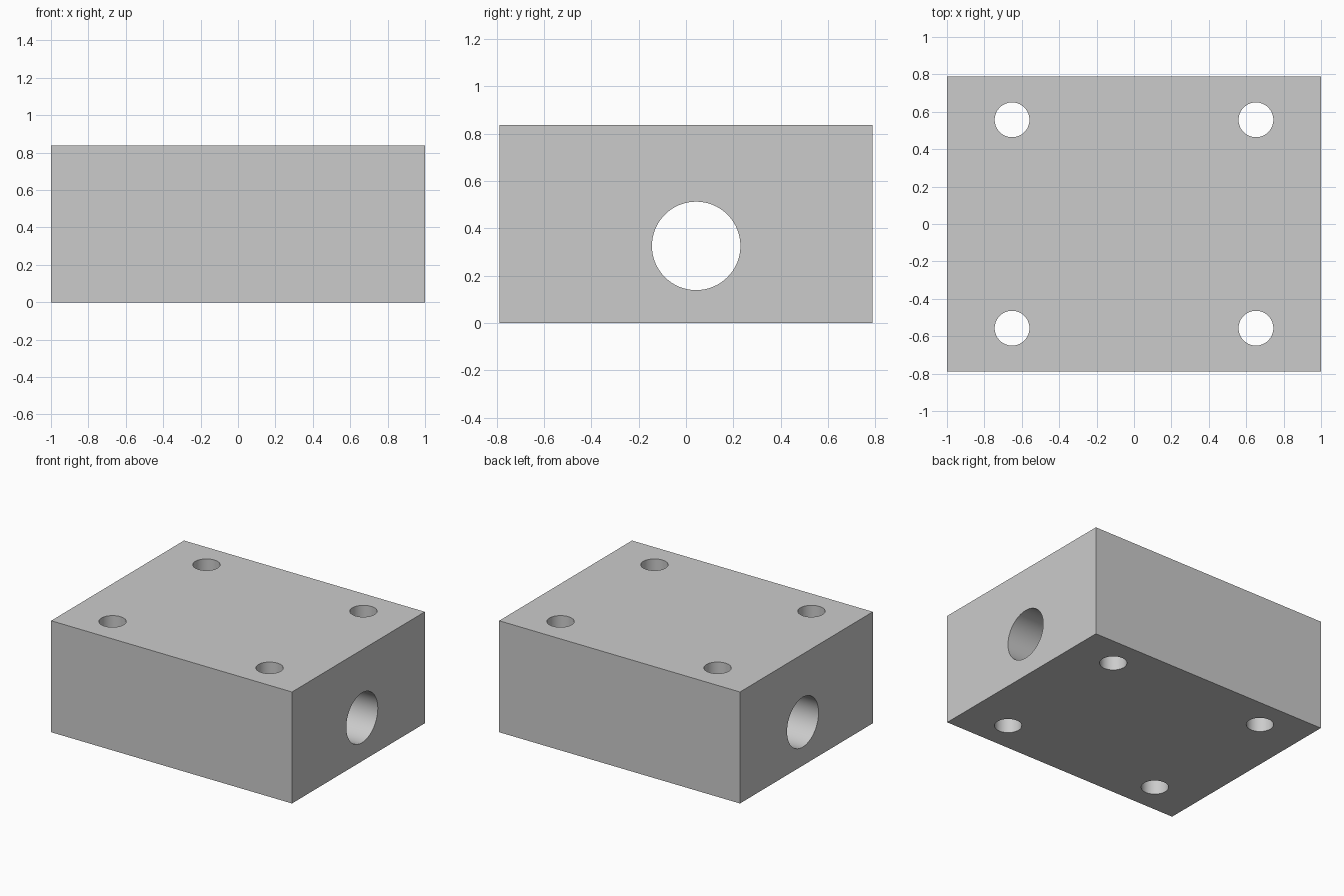
import bpy
from math import pi

if "Cube" in bpy.data.objects:
    bpy.data.objects.remove(bpy.data.objects["Cube"])

W, D, H = 2.0, 1.576, 0.837


def cutter(name, radius, depth, loc, rot=(0, 0, 0)):
    bpy.ops.mesh.primitive_cylinder_add(vertices=64, radius=radius, depth=depth,
                                        location=loc, rotation=rot)
    ob = bpy.context.object
    ob.name = name
    return ob


# Solid block
bpy.ops.mesh.primitive_cube_add(size=1, location=(0, 0, H / 2))
block = bpy.context.object
block.name = "mounting_block"
block.scale = (W, D, H)
bpy.ops.object.transform_apply(location=True, rotation=True, scale=True)

# Off-centre shaft bore along x, and four vertical bolt holes
cutters = [cutter("shaft_bore_cutter", 0.187, W + 0.4, (0, 0.043, 0.326), (0, pi / 2, 0))]
for sx in (-1, 1):
    for sy in (-1, 1):
        cutters.append(cutter("bolt_hole_cutter", 0.093, H + 0.4,
                              (sx * 0.652, sy * 0.557, H / 2)))

# Cut the holes, then drop the cutters
bpy.context.view_layer.objects.active = block
for c in cutters:
    mod = block.modifiers.new("hole", 'BOOLEAN')
    mod.operation = 'DIFFERENCE'
    mod.solver = 'EXACT'
    mod.object = c
    bpy.ops.object.modifier_apply(modifier=mod.name)
    bpy.data.objects.remove(c, do_unlink=True)

# Smooth bores, sharp block edges
bpy.ops.object.select_all(action='DESELECT')
block.select_set(True)
bpy.ops.object.shade_smooth_by_angle(angle=pi / 6)
